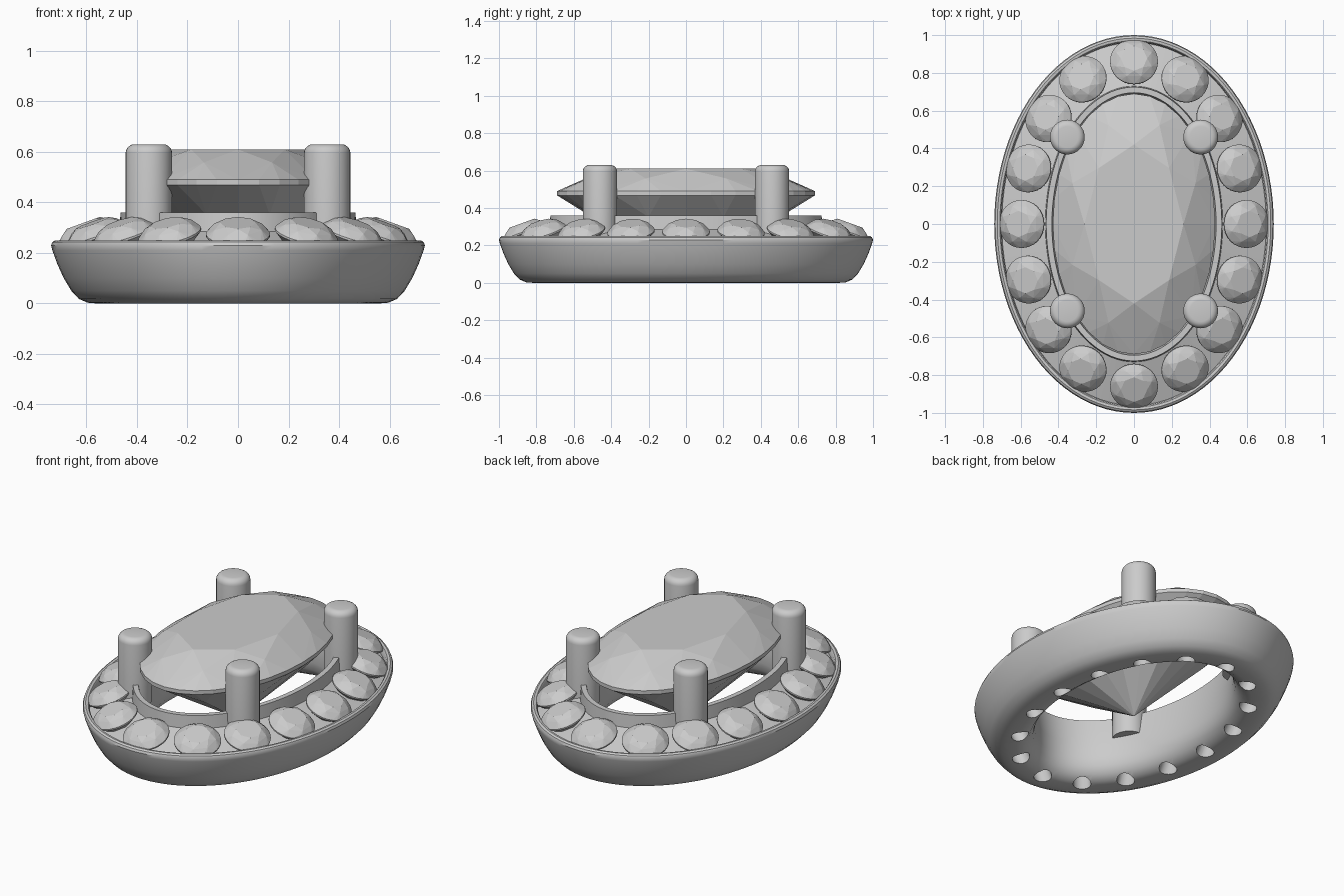
import bpy, bmesh
from math import sin, cos, pi, radians
from mathutils import Vector, Matrix

if "Cube" in bpy.data.objects:
    bpy.data.objects.remove(bpy.data.objects["Cube"], do_unlink=True)

GREY = (0.6, 0.6, 0.6, 1)
metal = bpy.data.materials.new("plain grey")
metal.use_nodes = True
metal.diffuse_color = GREY
metal.node_tree.nodes["Principled BSDF"].inputs["Base Color"].default_value = GREY

A, B = 0.74, 1.0          # half width and half length of the setting


def make(name, bm, smooth=None):
    bmesh.ops.recalc_face_normals(bm, faces=bm.faces)
    mesh = bpy.data.meshes.new(name)
    bm.to_mesh(mesh)
    bm.free()
    mesh.materials.append(metal)
    ob = bpy.data.objects.new(name, mesh)
    bpy.context.collection.objects.link(ob)
    if smooth:
        smooth_shade(ob, smooth)
    return ob


def smooth_shade(ob, angle):
    bpy.ops.object.select_all(action='DESELECT')
    ob.select_set(True)
    bpy.context.view_layer.objects.active = ob
    bpy.ops.object.shade_smooth_by_angle(angle=radians(angle))


def oval_sweep(name, profile, segments=96):
    """Sweep a closed (inset, height) profile around the oval."""
    bm = bmesh.new()
    rings = []
    for i in range(segments):
        t = 2 * pi * i / segments
        rings.append([bm.verts.new(((A - d) * cos(t), (B - d) * sin(t), z)) for d, z in profile])
    n = len(profile)
    for i in range(segments):
        r, s = rings[i], rings[(i + 1) % segments]
        for j in range(n):
            k = (j + 1) % n
            bm.faces.new((r[j], s[j], s[k], r[k]))
    return make(name, bm)


def cut_stone(name, a, b, levels, culet, matrix=Matrix()):
    """Faceted stone: hull of (count, turn, scale, height) rings and a culet."""
    bm = bmesh.new()
    for count, turn, scale, z in levels:
        for i in range(count):
            t = 2 * pi * (i + turn) / count
            bm.verts.new((a * scale * cos(t), b * scale * sin(t), z))
    bm.verts.new((0, 0, culet))
    bmesh.ops.convex_hull(bm, input=bm.verts)
    bmesh.ops.dissolve_limit(bm, angle_limit=radians(0.5), verts=bm.verts, edges=bm.edges)
    bm.transform(matrix)
    return make(name, bm)


# Oval setting: outer bowl, rim, sloping channel, raised collar, rounded underside
setting = oval_sweep("oval_setting", [
    (0.18, 0), (0.145, 0.003), (0.11, 0.018), (0.08, 0.05), (0.05, 0.1), (0.025, 0.155),
    (0.005, 0.21), (0, 0.23), (0.005, 0.243), (0.016, 0.25), (0.03, 0.248), (0.036, 0.24),
    (0.04, 0.205), (0.27, 0.285), (0.275, 0.36), (0.305, 0.36), (0.315, 0.3),
    (0.33, 0.2), (0.33, 0.12), (0.32, 0.07), (0.295, 0.03), (0.26, 0.007), (0.23, 0)])

# Stone sites around the channel, leaning outward
quarter = [0, 27, 49.5, 70]
turns = [q for q in quarter] + [90] + [180 - q for q in quarter[::-1]]
turns += [360 - t for t in turns[1:-1]]
sites = []
for deg in turns:
    t = radians(deg)
    a, b = A - 0.145, B - 0.14
    out = Vector((sin(t) / a, cos(t) / b, 0)).normalized()
    axis = out * sin(radians(20)) + Vector((0, 0, cos(radians(20))))
    turn = Vector((0, 0, 1)).rotation_difference(axis).to_matrix().to_4x4()
    sites.append(Matrix.Translation((a * sin(t), b * cos(t), 0.272)) @ turn)

# Drill a hole under every small stone
bm = bmesh.new()
for m in sites:
    bmesh.ops.create_cone(bm, cap_ends=True, segments=24, radius1=0.048, radius2=0.048,
                          depth=0.45, matrix=m @ Matrix.Translation((0, 0, -0.15)))
drills = make("hole_drills", bm)
drills.hide_render = True
mod = setting.modifiers.new("holes", 'BOOLEAN')
mod.operation = 'DIFFERENCE'
mod.solver = 'EXACT'
mod.object = drills
bpy.context.view_layer.objects.active = setting
bpy.ops.object.modifier_apply(modifier=mod.name)
bpy.data.objects.remove(drills, do_unlink=True)
smooth_shade(setting, 35)

# Small round stones
R = 0.127
for i, m in enumerate(sites):
    cut_stone(f"small_stone_{i + 1}", R, R, [
        (8, 0, 0.55, 0.05), (8, 0.5, 0.8, 0.033), (32, 0, 1, 0.004),
        (32, 0, 1, -0.004), (8, 0.5, 0.7, -0.04)], -0.11, m)

# Large oval stone
cut_stone("centre_stone", 0.43, 0.69, [
    (8, 0, 0.61, 0.61), (8, 0.5, 0.82, 0.558), (32, 0, 1, 0.49),
    (32, 0, 1, 0.468), (8, 0.5, 0.76, 0.352)], 0.04)

# Four prongs with rounded tops
for sx, side in ((1, "left"), (-1, "right")):
    for sy, end in ((-1, "front"), (1, "back")):
        bm = bmesh.new()
        bmesh.ops.create_cone(bm, cap_ends=True, segments=32, radius1=0.092, radius2=0.092, depth=0.4,
                              matrix=Matrix.Translation((sx * 0.353, sy * 0.46, 0.43)))
        top = [e for e in bm.edges if all(v.co.z > 0.6 for v in e.verts)]
        bmesh.ops.bevel(bm, geom=top, offset=0.035, segments=5, profile=0.5, affect='EDGES')
        make(f"{end}_{side}_prong", bm, 40)
